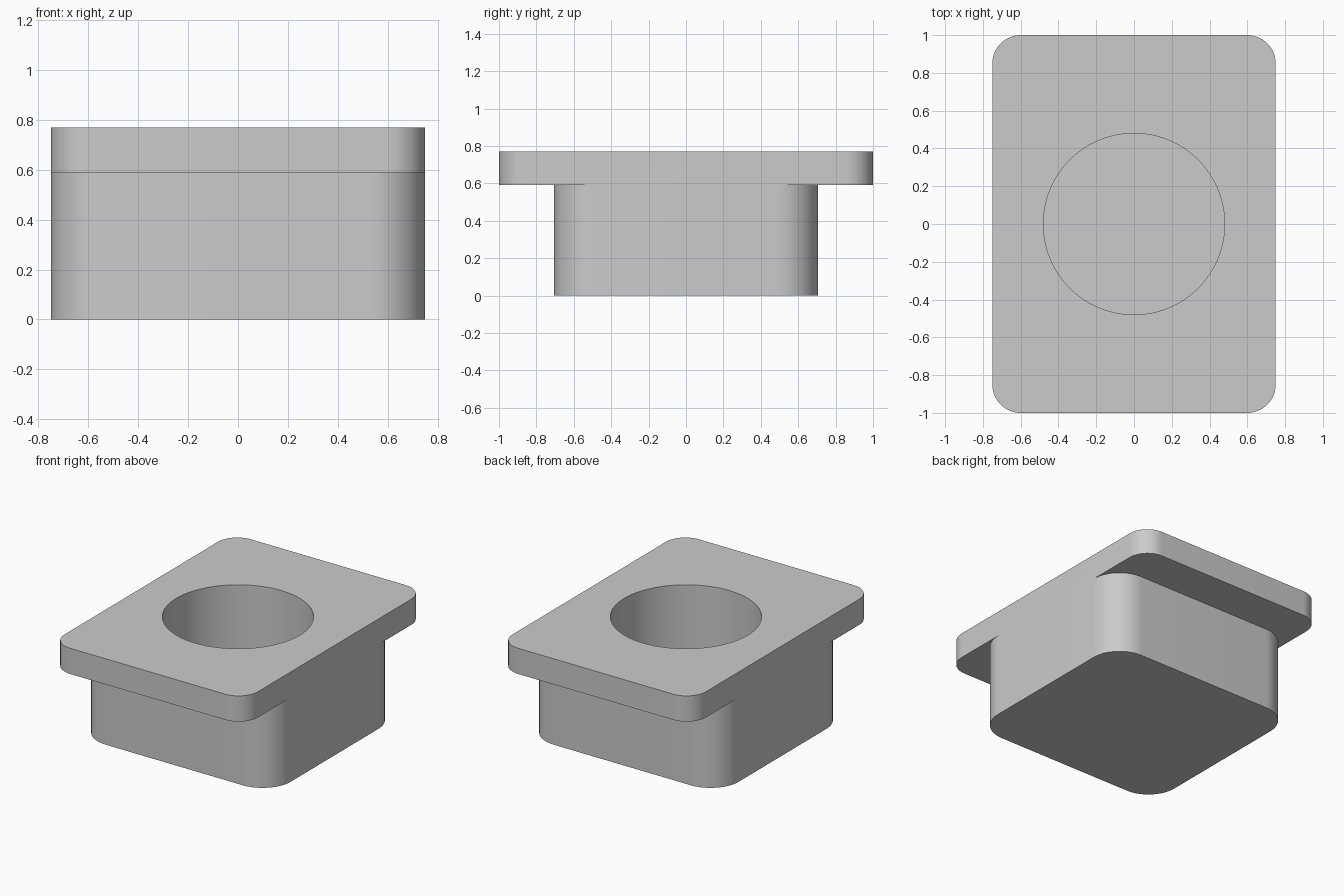
import bpy, bmesh
from math import radians, cos, sin

default = bpy.data.objects.get("Cube")
if default:
    bpy.data.objects.remove(default, do_unlink=True)

WIDTH = 0.75        # half width shared by plate and body
SEAM, TOP, FLOOR = 0.59, 0.77, 0.12

grey = bpy.data.materials.new("light_grey")
grey.use_nodes = True
colour = (0.6, 0.6, 0.6, 1)
grey.diffuse_color = colour
grey.node_tree.nodes["Principled BSDF"].inputs["Base Color"].default_value = colour


def rounded_block(name, hx, hy, radius, z0, z1, steps=16):
    """Extrude a rounded rectangle; equal half sizes and radius give a cylinder."""
    bm = bmesh.new()
    verts = []
    corners = [(1, 1, 0), (-1, 1, 90), (-1, -1, 180), (1, -1, 270)]
    for sx, sy, start in corners:
        for i in range(steps + 1):
            a = radians(start + 90 * i / steps)
            verts.append(bm.verts.new((sx * (hx - radius) + radius * cos(a),
                                       sy * (hy - radius) + radius * sin(a), z0)))
    bmesh.ops.remove_doubles(bm, verts=verts, dist=1e-5)
    base = bm.faces.new(bm.verts[:])
    result = bmesh.ops.extrude_face_region(bm, geom=[base])
    top = [v for v in result["geom"] if isinstance(v, bmesh.types.BMVert)]
    bmesh.ops.translate(bm, verts=top, vec=(0, 0, z1 - z0))
    bmesh.ops.recalc_face_normals(bm, faces=bm.faces[:])
    mesh = bpy.data.meshes.new(name)
    bm.to_mesh(mesh)
    bm.free()
    mesh.materials.append(grey)
    obj = bpy.data.objects.new(name, mesh)
    bpy.context.collection.objects.link(obj)
    return obj


def combine(target, other, operation):
    """Apply a boolean and discard the helper."""
    mod = target.modifiers.new(operation.title(), 'BOOLEAN')
    mod.operation, mod.object, mod.solver = operation, other, 'EXACT'
    bpy.ops.object.select_all(action='DESELECT')
    bpy.context.view_layer.objects.active = target
    target.select_set(True)
    bpy.ops.object.modifier_apply(modifier=mod.name)
    bpy.data.objects.remove(other, do_unlink=True)


# Flanged socket: body and top plate joined flush at the sides
socket = rounded_block("flanged_socket", WIDTH, 0.705, 0.22, 0, SEAM)
plate = rounded_block("top_plate", WIDTH, 1.0, 0.15, SEAM, TOP)
combine(socket, plate, 'UNION')

# Round blind hole
bore = rounded_block("bore_cutter", 0.48, 0.48, 0.48, FLOOR, TOP + 0.1, 24)
bore.hide_render = True
combine(socket, bore, 'DIFFERENCE')

# Merge the flush side faces and smooth the rounded walls
bm = bmesh.new()
bm.from_mesh(socket.data)
bmesh.ops.remove_doubles(bm, verts=bm.verts[:], dist=1e-5)
bmesh.ops.dissolve_limit(bm, angle_limit=radians(0.2), verts=bm.verts[:], edges=bm.edges[:])
bm.to_mesh(socket.data)
bm.free()
bpy.ops.object.shade_smooth_by_angle(angle=radians(30))
